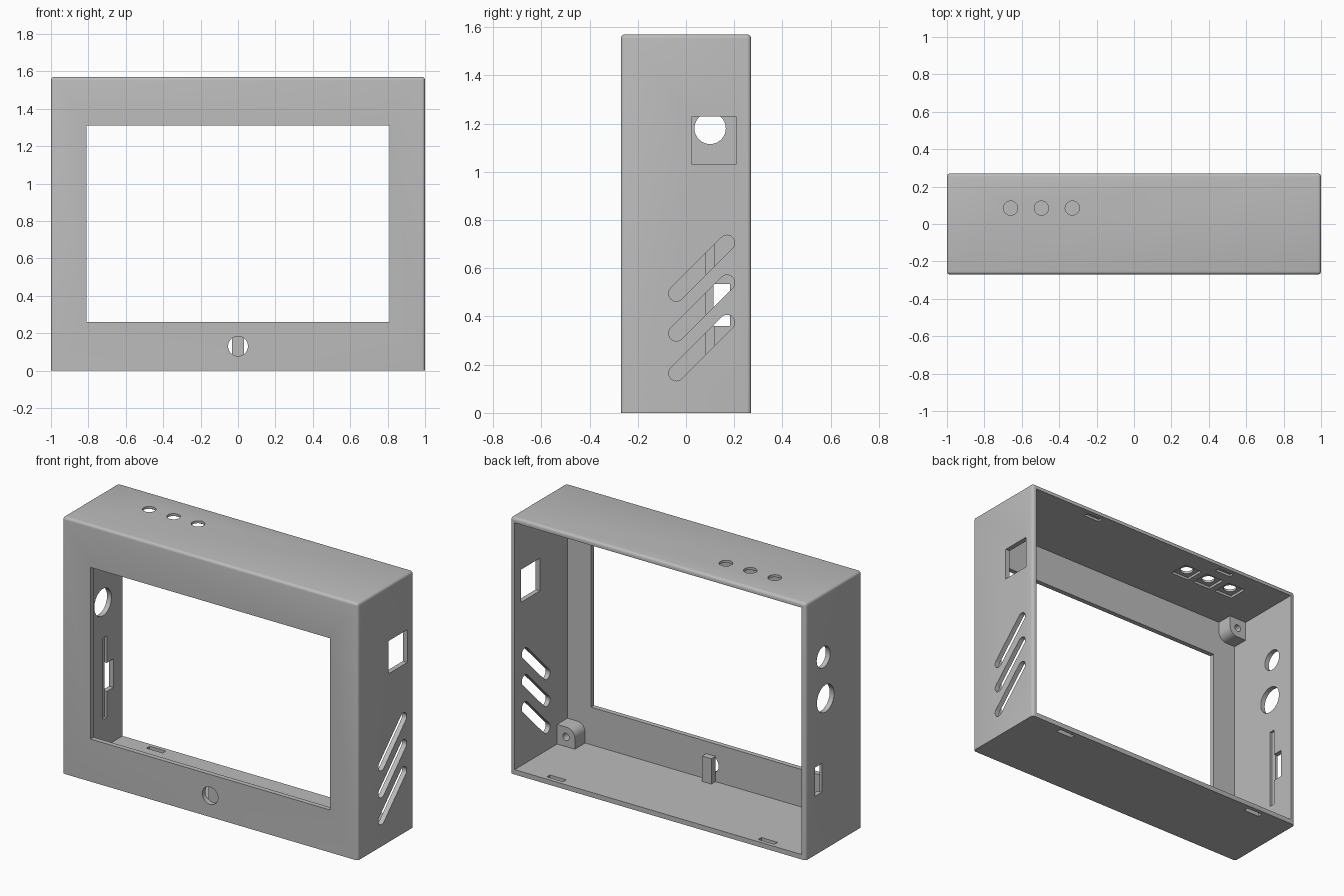
import bpy, bmesh, math

old = bpy.data.objects.get("Cube")
if old:
    bpy.data.objects.remove(old)

grey = bpy.data.materials.new("plain grey plastic")
grey.use_nodes = True
colour = (0.5, 0.5, 0.5, 1)
grey.diffuse_color = colour
grey.node_tree.nodes["Principled BSDF"].inputs["Base Color"].default_value = colour

W, D, H = 1.0, 0.27, 1.57   # half width, half depth, height
T = 0.03                    # wall thickness


def rect(a0, a1, b0, b1):
    return [(a0, b0), (a1, b0), (a1, b1), (a0, b1)]


def arc(a, b, r, start, end, n):
    angles = [math.radians(start + (end - start) * i / n) for i in range(n + 1)]
    return [(a + r * math.cos(t), b + r * math.sin(t)) for t in angles]


def circle(a, b, r, n=40):
    return arc(a, b, r, 0, 360, n)[:-1]


def capsule(a0, b0, a1, b1, r):
    t = math.degrees(math.atan2(b1 - b0, a1 - a0))
    return arc(a1, b1, r, t - 90, t + 90, 12) + arc(a0, b0, r, t + 90, t + 270, 12)


def prism(name, profile, axis, lo, hi, bevel=0):
    """Extrude a flat profile along axis 0, 1 or 2 from lo to hi."""
    def place(p, d):
        c = list(p)
        c.insert(axis, d)
        return c
    bm = bmesh.new()
    ends = [[bm.verts.new(place(p, d)) for p in profile] for d in (lo, hi)]
    bm.faces.new(ends[0])
    bm.faces.new(ends[1])
    n = len(profile)
    for i in range(n):
        j = (i + 1) % n
        bm.faces.new((ends[0][i], ends[0][j], ends[1][j], ends[1][i]))
    bmesh.ops.recalc_face_normals(bm, faces=bm.faces)
    if bevel:
        # round everything except the edges standing on the ground
        edges = [e for e in bm.edges if max(v.co.z for v in e.verts) > 0.01]
        bmesh.ops.bevel(bm, geom=edges, offset=bevel, segments=4,
                        profile=0.5, affect='EDGES')
    mesh = bpy.data.meshes.new(name)
    bm.to_mesh(mesh)
    bm.free()
    mesh.materials.append(grey)
    obj = bpy.data.objects.new(name, mesh)
    bpy.context.collection.objects.link(obj)
    return obj


def cut(target, profile, axis, lo, hi):
    cutter = prism("cutter", profile, axis, lo, hi)
    cutter.hide_render = True
    mod = target.modifiers.new("cut", 'BOOLEAN')
    mod.operation = 'DIFFERENCE'
    mod.solver = 'EXACT'
    mod.object = cutter
    bpy.context.view_layer.objects.active = target
    bpy.ops.object.modifier_apply(modifier=mod.name)
    bpy.data.objects.remove(cutter)


# Case: rounded box, hollow and open at the back
case = prism("case", rect(-W, W, -D, D), 2, 0, H, bevel=0.017)
cut(case, rect(-W + T, W - T, T, H - T), 1, -D + T, D + 0.1)

# Screen window and sensor hole in the front panel
cut(case, rect(-0.81, 0.81, 0.26, 1.31), 1, -0.4, -0.2)
cut(case, circle(0, 0.13, 0.053), 1, -0.4, -0.2)

# Left wall: square port and three slanted vents
cut(case, rect(0.025, 0.208, 1.03, 1.23), 0, 0.9, 1.1)
for i in range(3):
    z = 0.165 * (i + 1)
    cut(case, capsule(-0.04, z, 0.17, z + 0.21, 0.032), 0, 0.9, 1.1)

# Right wall: two round ports, card opening and the board groove beside it
cut(case, circle(0.10, 1.18, 0.065), 0, -1.1, -0.9)
cut(case, circle(0.08, 0.92, 0.083), 0, -1.1, -0.9)
cut(case, rect(0.115, 0.182, 0.36, 0.535), 0, -1.1, -0.9)
cut(case, rect(0.083, 0.118, 0.20, 0.70), 0, -W + T / 2, -0.9)

# Top wall: button holes with square seats beneath
for x in (-0.66, -0.495, -0.33):
    cut(case, rect(x - 0.062, x + 0.062, 0.023, 0.147), 2, H - 0.1, H - T / 2)
    cut(case, circle(x, 0.085, 0.038, 32), 2, H - 0.1, H + 0.1)

# Latch slots: through the floor, blind in the ceiling
for s in (-1, 1):
    x = 0.715 * s
    cut(case, rect(x - 0.055, x + 0.055, 0.215, 0.245), 2, -0.1, 0.1)
    x = 0.5 * s
    cut(case, rect(x - 0.055, x + 0.055, 0.21, 0.24), 2, H - 0.1, H - T / 2)

# Screw bosses in two opposite corners
boss = [(0.98, 0.02), (0.85, 0.02)] + arc(0.905, 0.095, 0.055, 180, 90, 8) + [(0.98, 0.15)]
for name, flip in (("lower_screw_boss", False), ("upper_screw_boss", True)):
    def spot(p):
        return (-p[0], H - p[1]) if flip else p
    block = prism(name, [spot(p) for p in boss], 1, -D + T - 0.01, -0.14)
    cut(block, circle(*spot((0.91, 0.09)), 0.022, 24), 1, -0.22, 0)

# Post behind the sensor hole
prism("sensor_post", rect(-0.032, 0.032, 0.02, 0.185), 1, -D + T, -0.20)

# Smooth the curved surfaces, keep the edges sharp
for obj in bpy.context.collection.objects:
    obj.select_set(obj.type == 'MESH')
bpy.context.view_layer.objects.active = case
bpy.ops.object.shade_smooth_by_angle(angle=math.radians(30))
